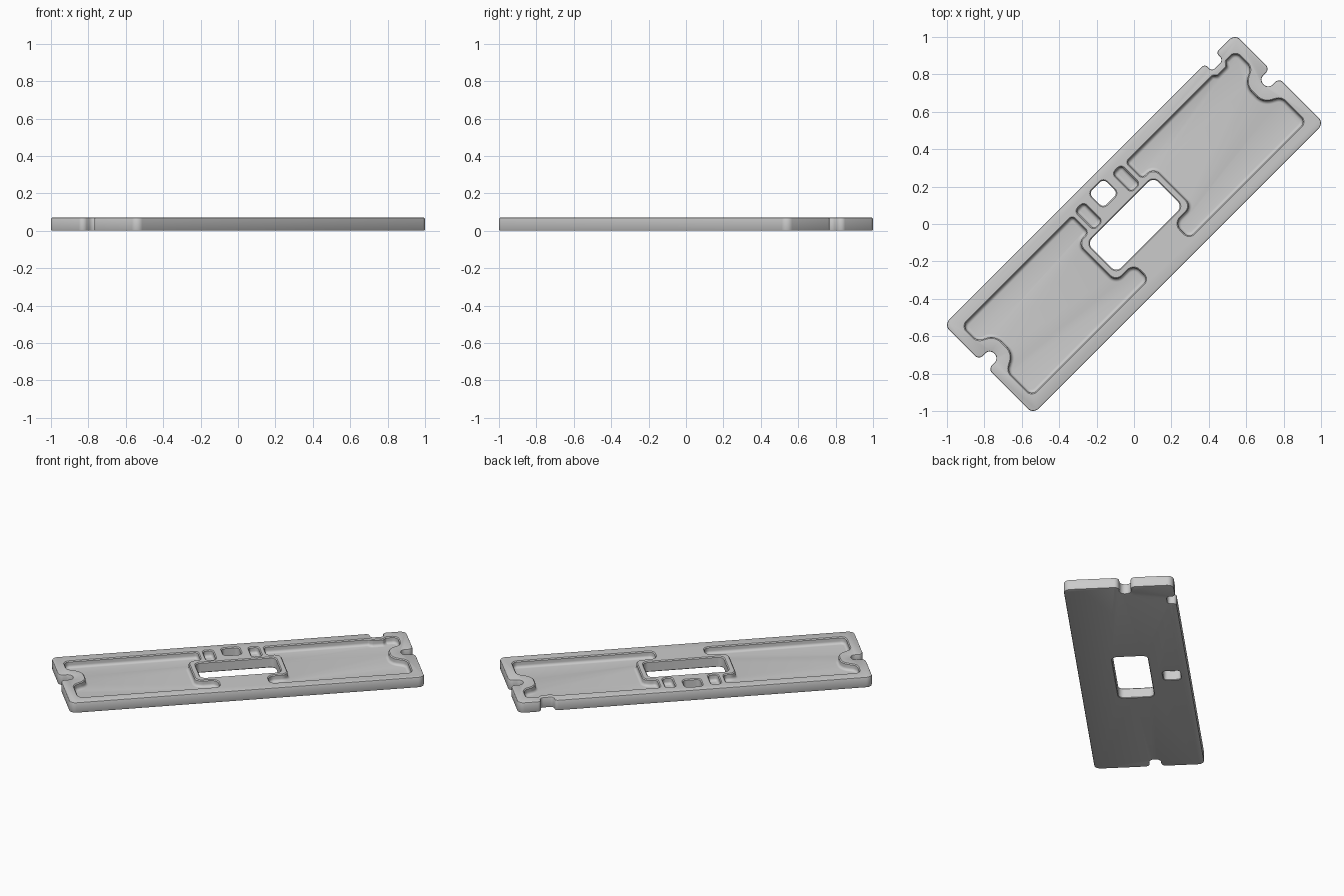
import bpy, bmesh, math
from mathutils import Vector, Matrix

if "Cube" in bpy.data.objects:
    bpy.data.objects.remove(bpy.data.objects["Cube"])

T = 0.07            # plate thickness
FLOOR = 0.026       # pocket floor height
L, W = 1.1, 0.337   # half length and half width
EDGE = 0.006        # softened edge size
TURN = Matrix.Rotation(math.radians(45), 3, 'Z')

grey = bpy.data.materials.new("light grey")
grey.use_nodes = True
grey.diffuse_color = (0.6, 0.6, 0.6, 1)
grey.node_tree.nodes["Principled BSDF"].inputs["Base Color"].default_value = (0.6, 0.6, 0.6, 1)


def rounded(corners, steps=8):
    """Outline through (x, y, radius) corners, each replaced by an arc."""
    out = []
    n = len(corners)
    for i, (x, y, r) in enumerate(corners):
        p = Vector((x, y))
        a = (Vector(corners[i - 1][:2]) - p).normalized()
        b = (Vector(corners[(i + 1) % n][:2]) - p).normalized()
        half = a.angle(b) / 2
        centre = p + (a + b).normalized() * (r / math.sin(half))
        start = p + a * (r / math.tan(half)) - centre
        end = p + b * (r / math.tan(half)) - centre
        sweep = end.angle_signed(start)
        for k in range(steps + 1):
            t = sweep * k / steps
            c, s = math.cos(t), math.sin(t)
            out.append(centre + Vector((start.x * c - start.y * s, start.x * s + start.y * c)))
    return out


def offset(outline, d):
    """Grow a counter-clockwise outline by d."""
    res = []
    for i, p in enumerate(outline):
        e = (p - outline[i - 1]).normalized()
        f = (outline[(i + 1) % len(outline)] - p).normalized()
        m = Vector((e.y + f.y, -e.x - f.x)).normalized()
        res.append(p + m * d / max(0.5, m.dot(Vector((e.y, -e.x)))))
    return res


def loft(name, outline, layers):
    """Closed solid from one outline stacked at (height, growth) layers."""
    bm = bmesh.new()
    rings = []
    for z, d in layers:
        rings.append([bm.verts.new(TURN @ Vector((p.x, p.y, z))) for p in offset(outline, d)])
    for lo, hi in zip(rings, rings[1:]):
        for i in range(len(lo)):
            bm.faces.new((lo[i - 1], lo[i], hi[i], hi[i - 1]))
    bm.faces.new(rings[0][::-1])
    bm.faces.new(rings[-1])
    bmesh.ops.recalc_face_normals(bm, faces=bm.faces)
    mesh = bpy.data.meshes.new(name)
    bm.to_mesh(mesh)
    bm.free()
    mesh.materials.append(grey)
    obj = bpy.data.objects.new(name, mesh)
    bpy.context.collection.objects.link(obj)
    return obj


def box(u0, u1, v0, v1, r):
    return rounded([(u0, v0, r), (u1, v0, r), (u1, v1, r), (u0, v1, r)])


def mirror(corners):
    return [(-x, y, r) for x, y, r in reversed(corners)]


# Plate outline: end notches on both sides, a small notch on the long edge
end = [(L, -W, .04), (L, .003, .03), (1.018, .003, .033),
       (1.018, .073, .033), (L, .073, .03), (L, W, .04)]
side_notch = [(.957, W, .02), (.957, .283, .022), (.872, .283, .022), (.872, W, .02)]
plate = loft("plate", rounded(end + side_notch + mirror(end)),
             [(0, -EDGE), (EDGE * .3, -EDGE * .3), (EDGE, 0),
              (T - EDGE, 0), (T - EDGE * .3, -EDGE * .3), (T, -EDGE)])

# Cutter profiles: filleted floor for pockets, straight wall for openings
R = 0.018
pocket = [(FLOOR + R * (1 - math.cos(a)), R * (math.sin(a) - 1))
          for a in (math.radians(18 * k) for k in range(6))]
pocket += [(T - EDGE, 0), (T + EDGE, EDGE * 2)]
through = [(-EDGE, EDGE * 1.4), (EDGE * .6, 0), (T - EDGE, 0), (T + EDGE, EDGE * 2)]

# Large pocket wrapping the window rim at one end and the notch at the other
inner = [(.205, .262, .02), (.205, .142, .025), (.288, .142, .045), (.288, -.152, .045),
         (.155, -.152, .045), (.155, -.262, .035), (1.035, -.262, .035)]
bump = [(1.035, -.08, .05), (.945, -.03, .08), (.945, .105, .08), (1.035, .15, .05)]
jog = [(1.035, .268, .035), (.965, .268, .015), (.945, .243, .015),
       (.875, .243, .015), (.855, .262, .015)]
plain_corner = [(1.035, .262, .035)]


def ccw(corners):
    return rounded(corners)


cutters = [
    loft("right_pocket_cutter", ccw(inner + bump + jog), pocket),
    loft("left_pocket_cutter", ccw(mirror(inner + bump + plain_corner)), pocket),
    loft("window_cutter", box(-.25, .25, -.116, .104, .035), through),
    loft("square_hole_cutter", box(-.055, .055, .178, .286, .025), through),
]
for s in (-1, 1):
    u = sorted((s * .111, s * .172))
    cutters.append(loft("slot_cutter", box(u[0], u[1], .133, .27, .021), pocket))

# Cut everything out of the plate
bpy.context.view_layer.objects.active = plate
for c in cutters:
    c.hide_render = True
    m = plate.modifiers.new("cut", 'BOOLEAN')
    m.object = c
    m.operation = 'DIFFERENCE'
    m.solver = 'EXACT'
    bpy.ops.object.modifier_apply(modifier=m.name)
    bpy.data.objects.remove(c)

bpy.ops.object.select_all(action='DESELECT')
plate.select_set(True)
bpy.ops.object.shade_smooth_by_angle(angle=math.radians(30))
